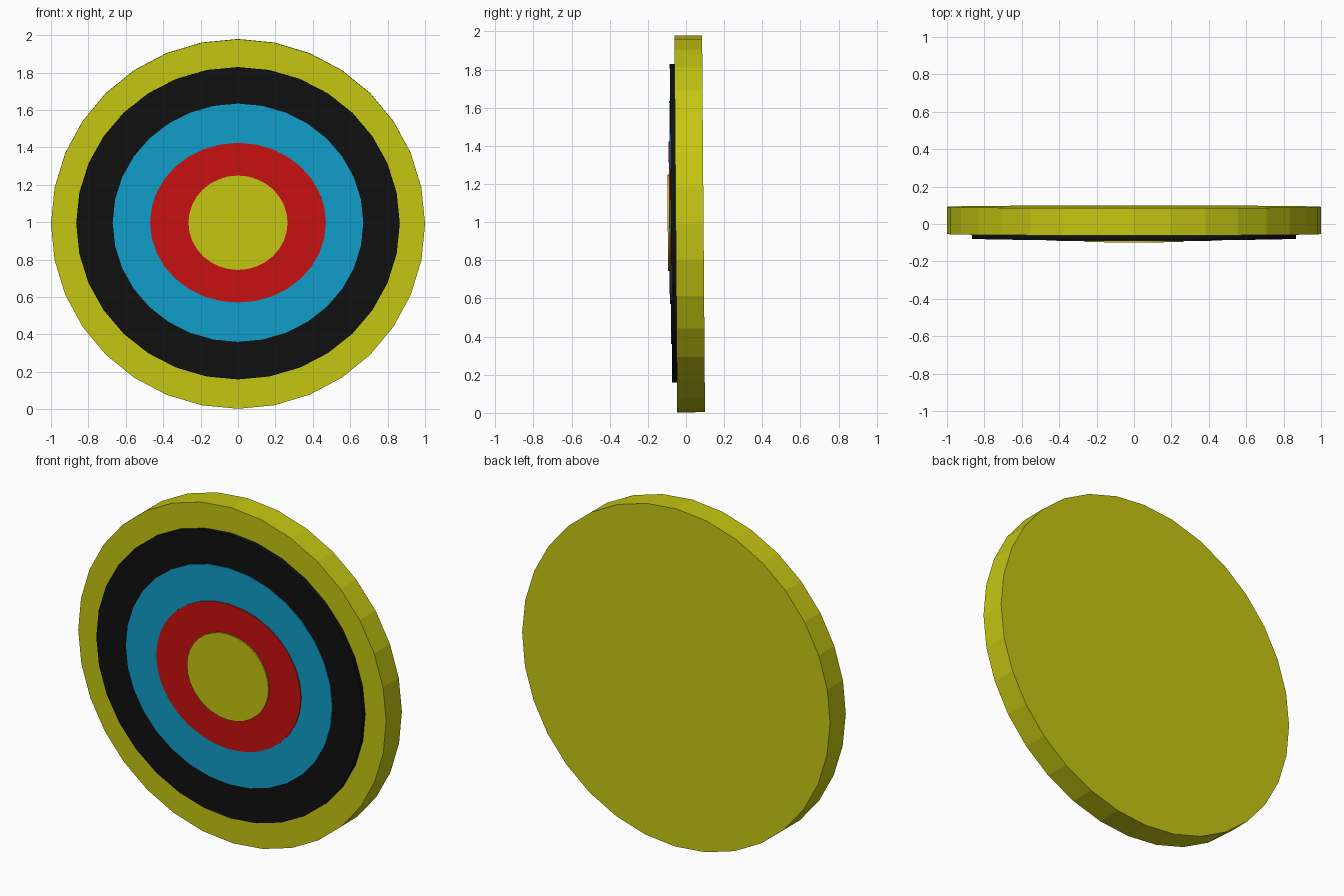
import bpy
import math
from mathutils import Matrix, Vector

if "Cube" in bpy.data.objects:
    bpy.data.objects.remove(bpy.data.objects["Cube"])

TILT = 0.0076          # the whole board leans slightly forward
CENTRE_Z = 0.99


def material(name, rgb):
    m = bpy.data.materials.new(name)
    m.diffuse_color = (*rgb, 1)
    m.use_nodes = True
    m.node_tree.nodes["Principled BSDF"].inputs["Base Color"].default_value = m.diffuse_color
    return m


yellow = material("yellow", (0.56, 0.57, 0.006))
black = material("black", (0.005, 0.005, 0.005))
blue = material("blue", (0.005, 0.34, 0.59))
red = material("red", (0.58, 0.005, 0.005))


def disc(name, rx, rz, z, front, back, mat):
    """Flat-shaded 32-sided elliptical disc facing -y."""
    bpy.ops.mesh.primitive_cylinder_add(vertices=32, radius=1, depth=1)
    ob = bpy.context.object
    ob.name = name
    depth = back - front
    shape = Matrix.Rotation(math.pi / 2, 4, 'X') @ Matrix.Diagonal((rx, rz, depth, 1))
    place = Matrix.Translation((0, (front + back) / 2, z - CENTRE_Z))
    lean = Matrix.Translation((0, 0, CENTRE_Z)) @ Matrix.Rotation(TILT, 4, 'X')
    ob.data.transform(lean @ place @ shape)
    ob.data.materials.append(mat)
    return ob


# Thick board, then thin rings stacked on its front
disc("target_board", 1.0, 0.988, 0.991, -0.054, 0.092, yellow)
disc("black_ring", 0.865, 0.835, 0.995, -0.079, -0.053, black)
disc("blue_ring", 0.67, 0.637, 0.998, -0.083, -0.078, blue)
disc("red_ring", 0.47, 0.427, 0.998, -0.088, -0.082, red)
disc("bullseye", 0.265, 0.2525, 0.998, -0.096, -0.087, yellow)
